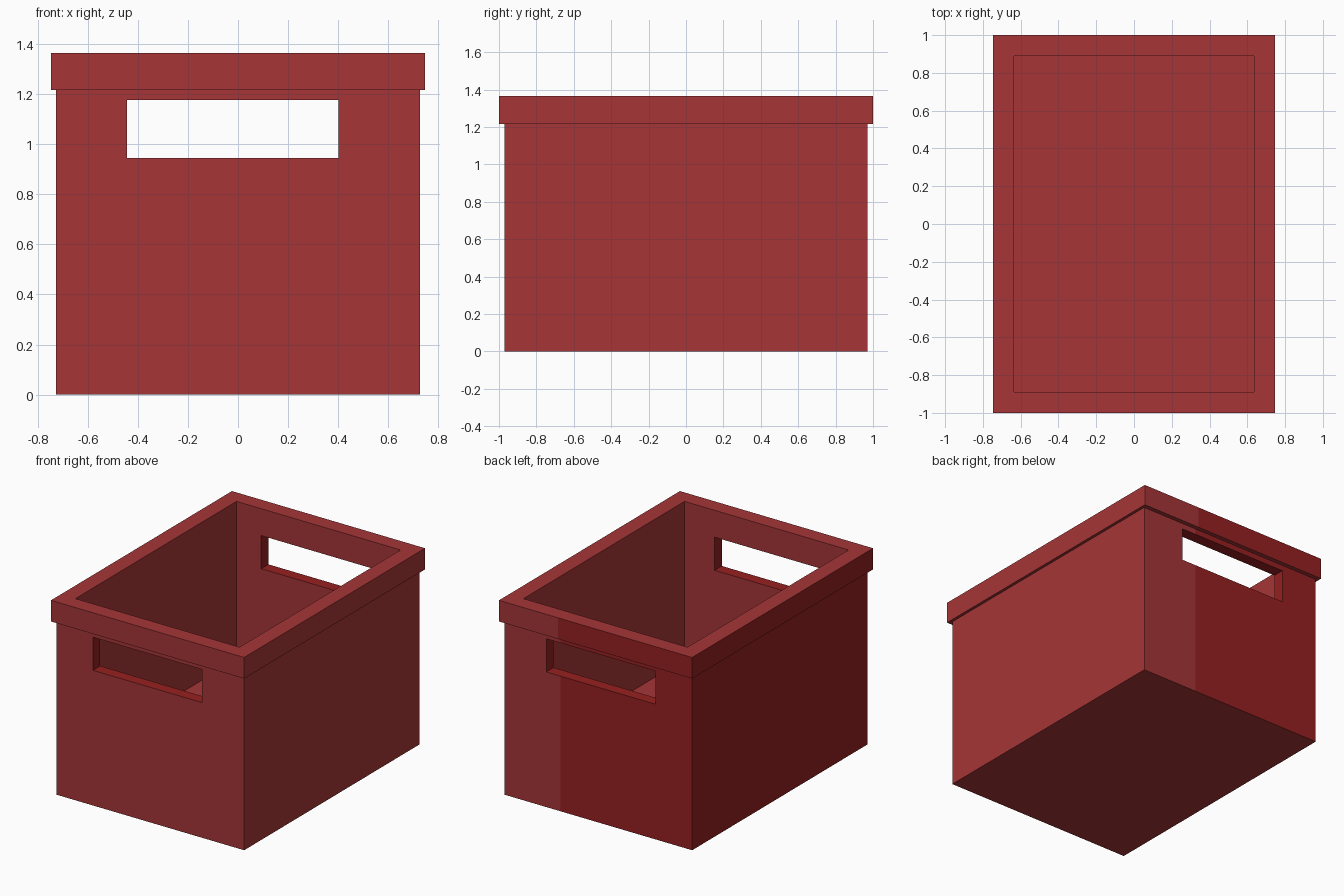
import bpy, bmesh

if "Cube" in bpy.data.objects:
    bpy.data.objects.remove(bpy.data.objects["Cube"])


def material(name, rgb):
    m = bpy.data.materials.new(name)
    m.diffuse_color = (*rgb, 1)
    m.use_nodes = True
    m.node_tree.nodes["Principled BSDF"].inputs["Base Color"].default_value = m.diffuse_color
    return m


soft_red = material("soft_red", (0.381, 0.036, 0.038))
deep_red = material("deep_red", (0.305, 0.0145, 0.0145))


def make_object(name, bm):
    me = bpy.data.meshes.new(name)
    bm.to_mesh(me)
    bm.free()
    me.materials.append(soft_red)
    me.materials.append(deep_red)
    ob = bpy.data.objects.new(name, me)
    bpy.context.collection.objects.link(ob)
    return ob


def ring(bm, hx, hy, z):
    return [bm.verts.new((sx * hx, sy * hy, z))
            for sx, sy in ((-1, -1), (1, -1), (1, 1), (-1, 1))]


# Crate: one shell through the outside wall, overhanging rim and raised floor
bm = bmesh.new()
sections = [(0.727, 0.97, 0), (0.727, 0.97, 1.217), (0.747, 1.0, 1.217),
            (0.747, 1.0, 1.365), (0.635, 0.89, 1.365), (0.635, 0.89, 0.26)]
rings = [ring(bm, *s) for s in sections]
for a, b in zip(rings, rings[1:]):
    for i in range(4):
        j = (i + 1) % 4
        bm.faces.new((a[i], a[j], b[j], b[i]))
bm.faces.new(rings[0][::-1])
bm.faces.new(rings[-1])
bmesh.ops.recalc_face_normals(bm, faces=bm.faces)

# Colour split on the back, deep red on the left side
SPLIT = 0.292
back = [f for f in bm.faces if f.normal.y > 0.9 and f.calc_center_median().y > 0.9]
geom = set(back)
for f in back:
    geom.update(f.edges)
    geom.update(f.verts)
bmesh.ops.bisect_plane(bm, geom=list(geom), dist=1e-5,
                       plane_co=(SPLIT, 0, 0), plane_no=(1, 0, 0))
bm.normal_update()
for f in bm.faces:
    c = f.calc_center_bounds()
    on_back = f.normal.y > 0.9 and c.y > 0.9 and c.x < SPLIT
    on_left = f.normal.x < -0.9 and c.x < -0.7
    f.material_index = 1 if on_back or on_left else 0
crate = make_object("crate", bm)

# Hand slot cutter through both ends
bm = bmesh.new()
bmesh.ops.create_cube(bm, size=1)
for v in bm.verts:
    v.co.x = 0.402 if v.co.x > 0 else -0.444
    v.co.y *= 3
    v.co.z = 1.177 if v.co.z > 0 else 0.945
for f in bm.faces:
    f.material_index = 1
cutter = make_object("hand_slot_cutter", bm)
cutter.hide_render = True
cutter.hide_viewport = True

cut = crate.modifiers.new("hand_slots", 'BOOLEAN')
cut.operation = 'DIFFERENCE'
cut.solver = 'EXACT'
cut.object = cutter
